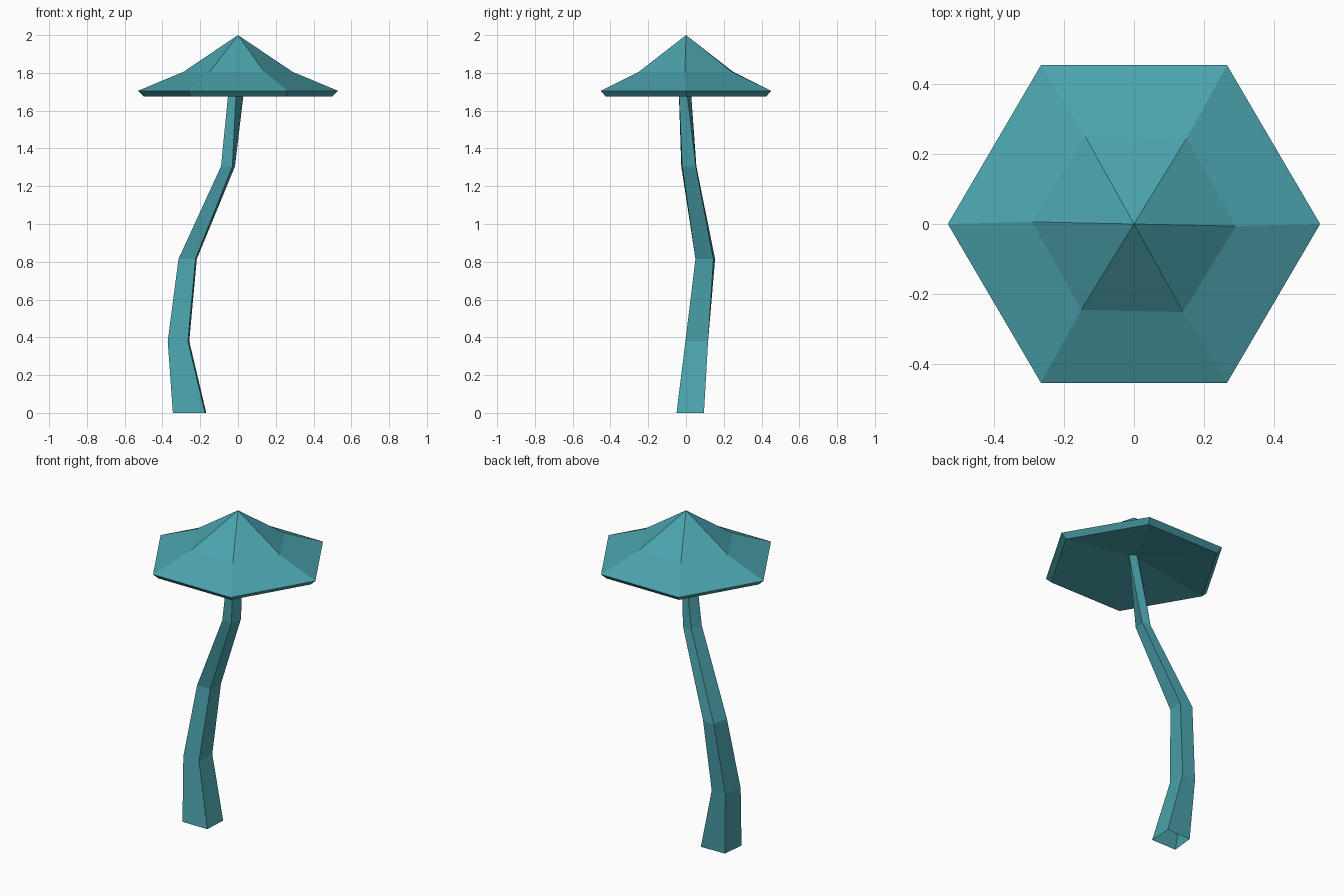
import bpy, bmesh
from math import cos, sin, radians

if "Cube" in bpy.data.objects:
    bpy.data.objects.remove(bpy.data.objects["Cube"])

teal = bpy.data.materials.new("teal")
teal.diffuse_color = (0.07, 0.365, 0.415, 1)
teal.use_nodes = True
teal.node_tree.nodes["Principled BSDF"].inputs["Base Color"].default_value = teal.diffuse_color


def make_object(name, bm):
    bmesh.ops.recalc_face_normals(bm, faces=bm.faces)
    mesh = bpy.data.meshes.new(name)
    bm.to_mesh(mesh)
    bm.free()
    mesh.materials.append(teal)
    obj = bpy.data.objects.new(name, mesh)
    bpy.context.collection.objects.link(obj)
    return obj


def bridge(bm, a, b):
    n = len(a)
    for i in range(n):
        j = (i + 1) % n
        bm.faces.new((a[i], a[j], b[j], b[i]))


def fan(bm, ring, z):
    tip = bm.verts.new((0, 0, z))
    for i, v in enumerate(ring):
        bm.faces.new((v, ring[(i + 1) % len(ring)], tip))


# Cap: hexagonal rings (x radius, y radius, height, twist), slightly hollow below
bm = bmesh.new()
rings = []
for rx, ry, z, twist in [(0.29, 0.286, 1.805, -1.2), (0.53, 0.522, 1.705, 0),
                         (0.498, 0.49, 1.675, 0)]:
    angles = [radians(60 * k + twist) for k in range(6)]
    rings.append([bm.verts.new((rx * cos(a), ry * sin(a), z)) for a in angles])
fan(bm, rings[0], 2.0)
bridge(bm, rings[0], rings[1])
bridge(bm, rings[1], rings[2])
fan(bm, rings[2], 1.75)
make_object("mushroom_cap", bm)

# Stalk: crooked four-sided tube, open at the foot
# each section: height, then front-left, front-right, back-right, back-left
sections = [
    (0.00, (-.345, -.05), (-.175, -.05), (-.168, .095), (-.33, .092)),
    (0.38, (-.372, -.003), (-.265, -.003), (-.258, .117), (-.35, .115)),
    (0.815, (-.315, .05), (-.225, .05), (-.218, .145), (-.298, .154)),
    (1.305, (-.09, -.025), (-.03, -.02), (-.016, .052), (-.075, .055)),
    (1.76, (-.045, -.012), (-.007, -.04), (.038, -.003), (.0, .022)),
]
bm = bmesh.new()
rings = [[bm.verts.new((x, y, s[0])) for x, y in s[1:]] for s in sections]
for low, high in zip(rings, rings[1:]):
    bridge(bm, low, high)
make_object("mushroom_stalk", bm)
